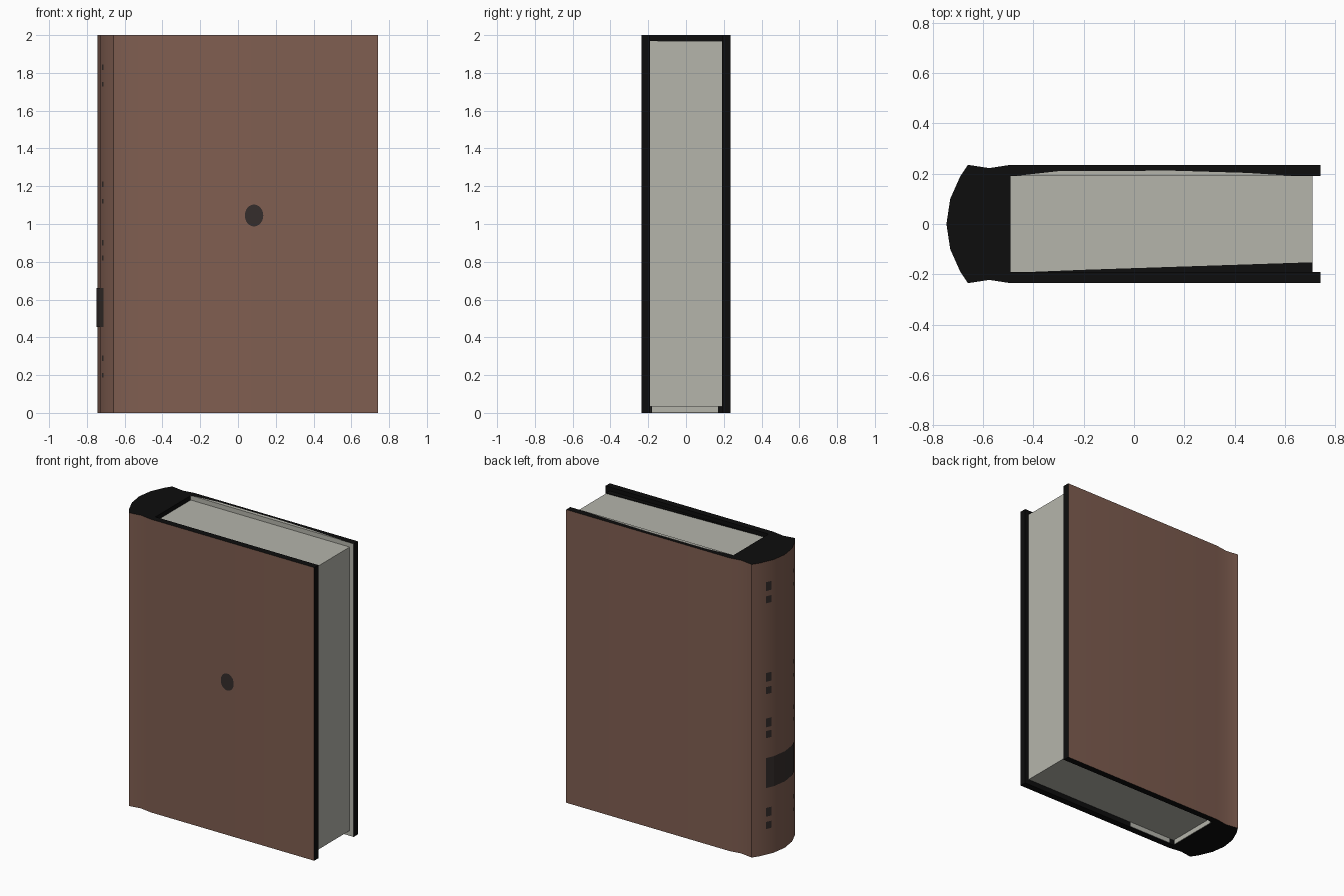
import bpy, bmesh, math

if "Cube" in bpy.data.objects:
    bpy.data.objects.remove(bpy.data.objects["Cube"])


def material(name, rgb):
    m = bpy.data.materials.new(name)
    m.diffuse_color = (*rgb, 1)
    m.use_nodes = True
    m.node_tree.nodes["Principled BSDF"].inputs["Base Color"].default_value = m.diffuse_color
    return m


BROWN = material("brown leather", (0.215, 0.112, 0.082))
BLACK = material("black board edge", (0.004, 0.004, 0.004))
PAPER = material("grey paper", (0.46, 0.46, 0.41))
DARK = material("dark stamping", (0.036, 0.027, 0.025))


def make(name, verts, faces, mats):
    me = bpy.data.meshes.new(name)
    me.from_pydata(verts, [], faces)
    for m in mats:
        me.materials.append(m)
    ob = bpy.data.objects.new(name, me)
    bpy.context.collection.objects.link(ob)
    return ob


def prism(name, outline, z0, z1, mats):
    """Extrude a counter-clockwise xy outline between two heights."""
    n = len(outline)
    verts = [(x, y, z) for z in (z0, z1) for x, y in outline]
    faces = [(i, (i + 1) % n, n + (i + 1) % n, n + i) for i in range(n)]
    faces += [tuple(reversed(range(n))), tuple(range(n, 2 * n))]
    return make(name, verts, faces, mats)


def rect(x0, x1, y0, y1):
    return [(x0, y0), (x1, y0), (x1, y1), (x0, y1)]


# Cover: rounded spine, hinge grooves and two boards in one outline
SPINE = [(-0.745, 0), (-0.73, 0.1), (-0.69, 0.19), (-0.66, 0.235)]
half = SPINE[1:] + [(-0.575, 0.222), (-0.49, 0.235), (0.74, 0.235)]
outer = [(x, -y) for x, y in half]
outline = [SPINE[0]] + outer + [(0.74, -0.19), (-0.49, -0.19),
                                (-0.49, 0.19), (0.74, 0.19)] + half[::-1]
cover = prism("cover", outline, 0, 2, [BROWN, BLACK, PAPER])
for p in cover.data.polygons:
    c, n = p.center, p.normal
    inner = abs(c.y) < 0.2 and c.x > -0.6
    if abs(n.z) > 0.9 or n.x > 0.9 or inner:
        p.material_index = 1
    if inner and n.y < -0.9:          # endpaper on the back board
        p.material_index = 2
bpy.context.view_layer.objects.active = cover
cover.select_set(True)
bpy.ops.object.shade_smooth_by_angle(angle=math.radians(30))
cover.select_set(False)

# Page block, recessed from the boards
prism("page_block", rect(-0.49, 0.71, -0.19, 0.19), 0.035, 1.97, [PAPER])

# Paper lining showing below the pages, at the spine and front board
prism("spine_lining", rect(-0.49, -0.486, -0.18, 0.17), 0.002, 0.036, [PAPER])
prism("board_lining", rect(-0.45, -0.13, -0.19, -0.187), 0.002, 0.036, [PAPER])

# Dark wedge along the front of the pages, worn paper edge on the back board
prism("page_shadow_wedge", [(-0.4, -0.19), (0.71, -0.19), (0.71, -0.152),
                            (-0.2, -0.182)], 1.97, 1.974, [BLACK])
prism("worn_board_edge", [(-0.48, 0.19), (0.65, 0.19), (0.45, 0.203),
                          (0.15, 0.212), (-0.3, 0.21)], 1.999, 2.0015, [PAPER])

# Oval stamp on the front board
N = 24
make("front_oval", [(0.085 + 0.049 * math.cos(2 * math.pi * i / N), -0.2375,
                     1.045 + 0.058 * math.sin(2 * math.pi * i / N)) for i in range(N)],
     [tuple(range(N))], [DARK])


def spine_x(y):
    y = abs(y)
    for (xa, ya), (xb, yb) in zip(SPINE, SPINE[1:]):
        if y <= yb:
            return xa + (xb - xa) * (y - ya) / (yb - ya)
    return SPINE[-1][0]


def spine_plate(name, y0, y1, z0, z1):
    """Thin plate that follows the curve of the spine."""
    ys = [y0] + [y for y in (-0.19, -0.1, 0, 0.1, 0.19) if y0 < y < y1] + [y1]
    verts = [(spine_x(y) - 0.003, y, z) for y in ys for z in (z0, z1)]
    faces = [(2 * i, 2 * i + 1, 2 * i + 3, 2 * i + 2) for i in range(len(ys) - 1)]
    make(name, verts, faces, [DARK])


# Spine label and paired ornaments on both sides of the spine
spine_plate("spine_label", -0.15, 0.15, 0.455, 0.66)
for k, z in enumerate((1.83, 1.74, 1.21, 1.12, 0.9, 0.82, 0.29, 0.2)):
    h = 0.03 if k % 2 == 0 else 0.024
    spine_plate("spine_ornament", 0.115, 0.15, z - h, z + h)
    spine_plate("spine_ornament", -0.15, -0.13, z - h / 2, z + h / 2)
